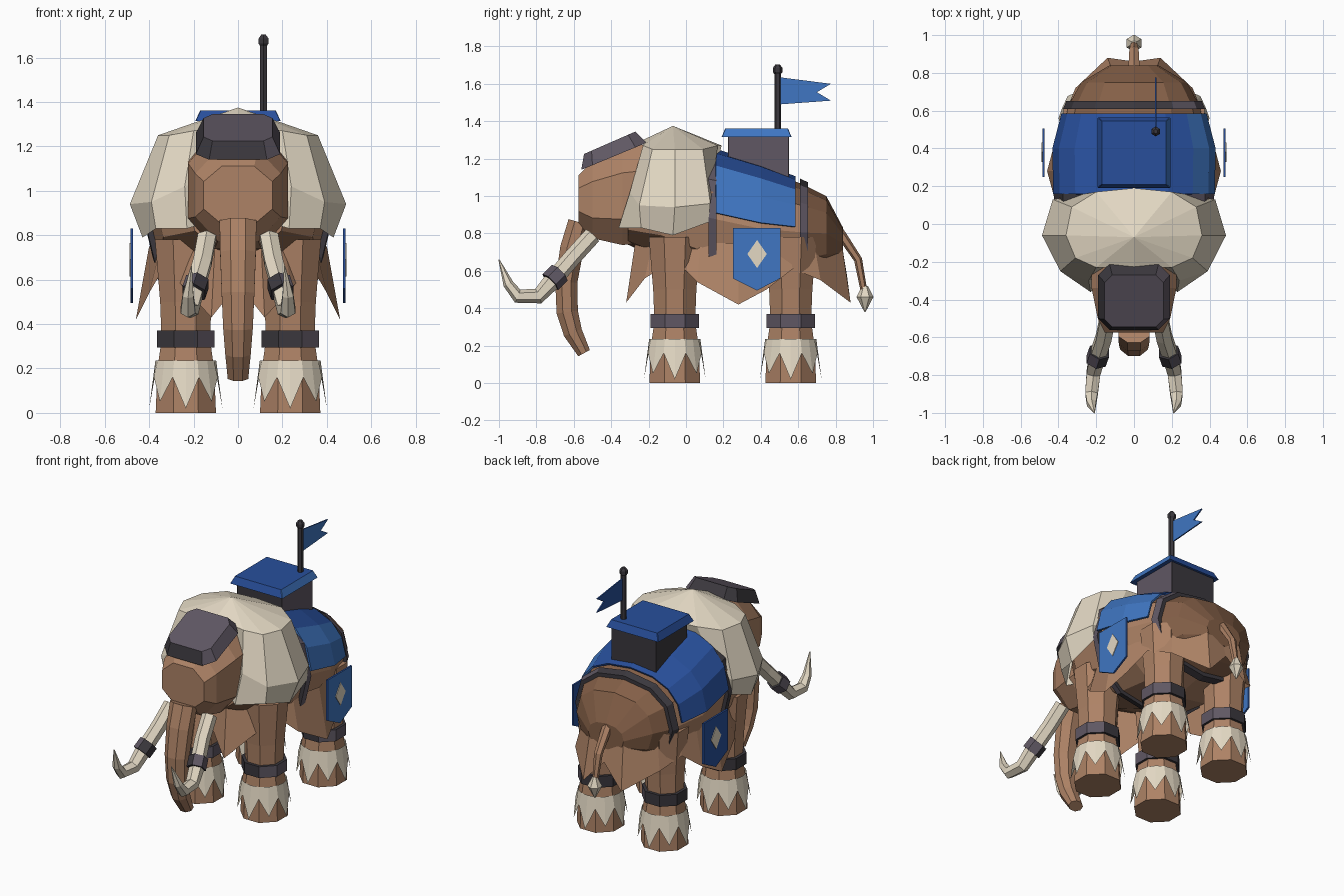
import bpy, bmesh
from math import sin, cos, pi, copysign
from mathutils import Vector

if "Cube" in bpy.data.objects:
    bpy.data.objects.remove(bpy.data.objects["Cube"])


def material(name, rgb):
    m = bpy.data.materials.new(name)
    m.use_nodes = True
    m.diffuse_color = (*rgb, 1)
    m.node_tree.nodes["Principled BSDF"].inputs["Base Color"].default_value = (*rgb, 1)
    return m


BROWN = material("brown hide", (.42, .225, .132))
DARK = material("dark brown hide", (.23, .115, .063))
CREAM = material("cream fur", (.77, .69, .55))
BLUE = material("blue cloth", (.05, .18, .54))
DEEP = material("deep blue", (.021, .078, .33))
SLATE = material("slate leather", (.115, .096, .125))
CHARCOAL = material("charcoal leather", (.043, .039, .047))


def loft(name, rings, mat, closed=True, caps=True, mirror=False, thick=0):
    """Skin a row of equal-length rings into one flat-shaded object."""
    bm = bmesh.new()
    rows = [[bm.verts.new(p) for p in ring] for ring in rings]
    n = len(rows[0])
    for a, b in zip(rows, rows[1:]):
        for i in range(n if closed else n - 1):
            j = (i + 1) % n
            bm.faces.new((a[i], a[j], b[j], b[i]))
    if closed and caps:
        bm.faces.new(rows[0])
        bm.faces.new(rows[-1])
    bmesh.ops.remove_doubles(bm, verts=bm.verts, dist=.0005)
    bmesh.ops.recalc_face_normals(bm, faces=bm.faces)
    mesh = bpy.data.meshes.new(name)
    bm.to_mesh(mesh)
    bm.free()
    mesh.materials.append(mat)
    ob = bpy.data.objects.new(name, mesh)
    bpy.context.collection.objects.link(ob)
    if mirror:
        ob.modifiers.new("mirror", "MIRROR")
    if thick:
        ob.modifiers.new("thickness", "SOLIDIFY").thickness = thick
    return ob


def two_tone(ob, other, rule=lambda f: f.normal.x < .4):
    """Give the second colour to every face that meets the rule."""
    ob.data.materials.append(other)
    for f in ob.data.polygons:
        f.material_index = int(rule(f))


def tube(name, path, sizes, mat, sides=6, mirror=False):
    """Sweep an ellipse (half width, half depth) along a path."""
    pts = [Vector(p) for p in path]
    rings = []
    for i, (p, (w, d)) in enumerate(zip(pts, sizes)):
        t = (pts[min(i + 1, len(pts) - 1)] - pts[max(i - 1, 0)]).normalized()
        v = t.cross(Vector((1, 0, 0))).normalized()
        u = v.cross(t)
        angles = [2 * pi * (k + .5) / sides for k in range(sides)]
        rings.append([p + u * w * cos(a) + v * d * sin(a) for a in angles])
    return loft(name, rings, mat, mirror=mirror)


def column(name, x, y, steps, mat, sides=8):
    """Upright turned part from (height, radius) steps."""
    angles = [2 * pi * (k + .5) / sides for k in range(sides)]
    return loft(name, [[(x + r * cos(a), y + r * sin(a), z) for a in angles]
                       for z, r in steps], mat)


def oval(y, w, low, high, sides, power=.85, start=0, end=2 * pi, grow=0):
    """Boxy oval in the xz plane; a full turn leaves out its last point."""
    full = end - start > 6
    count = sides if full else sides + 1
    mid, h = (low + high) / 2, (high - low) / 2 + grow
    ring = []
    for k in range(count):
        a = start + (end - start) * k / sides
        c, s = cos(a), sin(a)
        ring.append((copysign(abs(c) ** power, c) * (w + grow), y,
                     mid + copysign(abs(s) ** power, s) * h))
    return ring


def cut_rect(w, y0, y1, z0, z1, c):
    """Rectangle with cut corners, sloping from z0 at y0 to z1 at y1."""
    pts = [(-w + c, y0), (w - c, y0), (w, y0 + c), (w, y1 - c),
           (w - c, y1), (-w + c, y1), (-w, y1 - c), (-w, y0 + c)]
    return [(x, y, z0 + (z1 - z0) * (y - y0) / (y1 - y0)) for x, y in pts]


def plate(name, x0, x1, outline, mat):
    return loft(name, [[(x, y, z) for y, z in outline] for x in (x0, x1)], mat)


# Body: stations of y, half width, low z, high z
BODY = [(-.31, .22, .74, 1.1), (-.14, .38, .66, 1.25), (.14, .4, .53, 1.23),
        (.4, .405, .5, 1.15), (.63, .345, .55, 1.06), (.75, .28, .6, 1.0), (.84, .13, .66, .83)]
two_tone(loft("body", [oval(*s, 12) for s in BODY], BROWN), DARK,
         lambda f: f.normal.y > .3 or f.center.y < 0 and f.normal.z < -.4)


def station(y):
    for a, b in zip(BODY, BODY[1:]):
        if a[0] <= y <= b[0]:
            f = (y - a[0]) / (b[0] - a[0])
            return [p + (q - p) * f for p, q in zip(a, b)]


# Straps and saddle cloth follow the body section
for label, y in (("front", .12), ("rear", .61)):
    band = [oval(*station(yy), 12, grow=g)
            for yy, g in ((y, -.01), (y, .025), (y + .042, .025), (y + .042, -.01))]
    two_tone(loft(label + "_strap", band, SLATE, caps=False), CHARCOAL)
cloth = loft("saddle_cloth", [oval(*station(y), 8, start=.06, end=pi - .06, grow=.028)
                              for y in (.16, .4, .585)], BLUE, closed=False, thick=.012)
two_tone(cloth, DEEP, lambda f: f.center.x < .25)

# Ragged fur skirt around the belly
half = [(0, -.27, .58), (.12, -.32, .43), (.24, -.22, .56), (.33, -.06, .66),
        (.4, .06, .54), (.46, .28, .42), (.42, .43, .5), (.37, .57, .61),
        (.31, .72, .55), (.14, .88, .43), (0, .86, .58)]
top = [(x * .87, .28 + (y - .28) * .92, .75) for x, y, z in half]
loft("fur_skirt", [top, half], BROWN, closed=False, mirror=True)
tube("shoulder_tuft", [(.37, .14, 1.0), (.42, .01, 1.04)], [(.03, .035), (.002, .002)],
     BROWN, 4, mirror=True)

# Legs, ankle bands and zigzag foot fur
for side, x in (("left", .235), ("right", -.235)):
    for end, y in (("front", -.06), ("rear", .56)):
        name = f"{end}_{side}_"
        column(name + "leg", x, y,
               [(0, .147), (.2, .138), (.33, .118), (.5, .125), (.78, .15)], BROWN)
        two_tone(column(name + "ankle_band", x, y,
                        [(.295, .125), (.295, .14), (.37, .14), (.37, .125)], SLATE), CHARCOAL)
        rim, hem = [], []
        for k in range(16):
            a = 2 * pi * k / 16
            r, z = (.155, .16) if k % 2 else (.165, .05 if k % 4 else .02)
            rim.append((x + .137 * cos(a), y + .137 * sin(a), .235))
            hem.append((x + r * cos(a), y + r * sin(a), z))
        loft(name + "foot_fur", [rim, hem], CREAM, caps=False)

# Head, brow plate and trunk
HEAD = [(-.575, .165, .84, 1.12), (-.5, .205, .76, 1.2),
        (-.34, .24, .72, 1.28), (-.15, .24, .74, 1.3)]
loft("head", [oval(*s, 8, start=pi / 8, end=2 * pi + pi / 8) for s in HEAD], BROWN)
brow = loft("brow_plate", [cut_rect(.19, -.56, -.21, 1.14, 1.285, .06),
                           cut_rect(.155, -.545, -.27, 1.225, 1.345, .04)], SLATE)
two_tone(brow, CHARCOAL, lambda f: f.normal.x < .4 and f.normal.z < .8)
tube("trunk", [(0, -.57, .86), (0, -.61, .72), (0, -.64, .54), (0, -.635, .38),
               (0, -.605, .27), (0, -.545, .16)],
     [(.09, .065), (.087, .068), (.08, .064), (.072, .062), (.062, .055), (.05, .038)], BROWN, 8)

# Tusks with bands
radii = (.047, .047, .047, .042, .038, .028, .003)
tube("tusk", [(.14, -.5, .79), (.16, -.6, .68), (.2, -.72, .54), (.215, -.79, .465),
              (.225, -.9, .465), (.225, -.95, .53), (.21, -1, .66)],
     [(r, r) for r in radii], CREAM, 6, mirror=True)
two_tone(tube("tusk_band", [(.183, -.675, .59), (.2, -.725, .54)], [(.06, .06)] * 2,
              SLATE, 6, mirror=True), CHARCOAL)

# Mane: rows from the crown down to the hem, columns from back to front
crown = [(0, -.07, 1.375)] * 7
shoulder = [(0, .19, 1.27), (.2, .17, 1.27), (.33, .09, 1.25), (.36, -.06, 1.25),
            (.31, -.18, 1.25), (.2, -.23, 1.27), (0, -.23, 1.3)]
flare = [(0, .13, 1.1), (.3, .13, 1.0), (.43, .13, .96), (.487, -.06, .94),
         (.39, -.25, .95), (.24, -.3, 1.02), (0, -.2, 1.1)]
hem = [(0, .1, .9), (.3, .1, .87), (.42, .12, .86), (.43, -.07, .79),
       (.37, -.24, .83), (.23, -.36, .83), (0, -.2, .9)]
loft("mane", [crown, shoulder, flare, hem], CREAM, closed=False, mirror=True)

# Tail
tube("tail", [(0, .78, .86), (0, .84, .78), (0, .92, .66), (0, .95, .5)],
     [(.035, .03), (.033, .025), (.028, .022), (.018, .018)], BROWN)
column("tail_tuft", 0, .957, [(.52, .015), (.46, .045), (.38, .003)], CREAM, 6)

# Saddle box with roof
two_tone(loft("saddle_box", [cut_rect(.165, .225, .55, z, z, .002) for z in (1.08, 1.32)],
              SLATE), CHARCOAL)
two_tone(loft("box_roof", [cut_rect(.192, .19, .565, 1.315, 1.315, .003),
                           cut_rect(.17, .21, .545, 1.362, 1.362, .003)], BLUE), DEEP)

# Pole and pennant
column("flag_pole", .115, .49, [(1.3, .018), (1.66, .018)], CHARCOAL, 6)
column("pole_knob", .115, .49, [(1.65, .016), (1.663, .026), (1.685, .026), (1.703, .012)],
       CHARCOAL, 6)
two_tone(plate("pennant", .111, .119, [(.5, 1.635), (.775, 1.6), (.7, 1.555),
                                       (.775, 1.51), (.5, 1.49)], BLUE), DEEP)

# Side shields with diamond
for side, s in (("left", 1), ("right", -1)):
    two_tone(plate(side + "_shield", s * .473, s * .485,
                   [(.25, .83), (.505, .83), (.505, .56), (.38, .495), (.25, .56)], BLUE), DEEP)
    plate(side + "_shield_diamond", s * .484, s * .489,
          [(.38, .765), (.432, .69), (.38, .615), (.328, .69)], CREAM)
